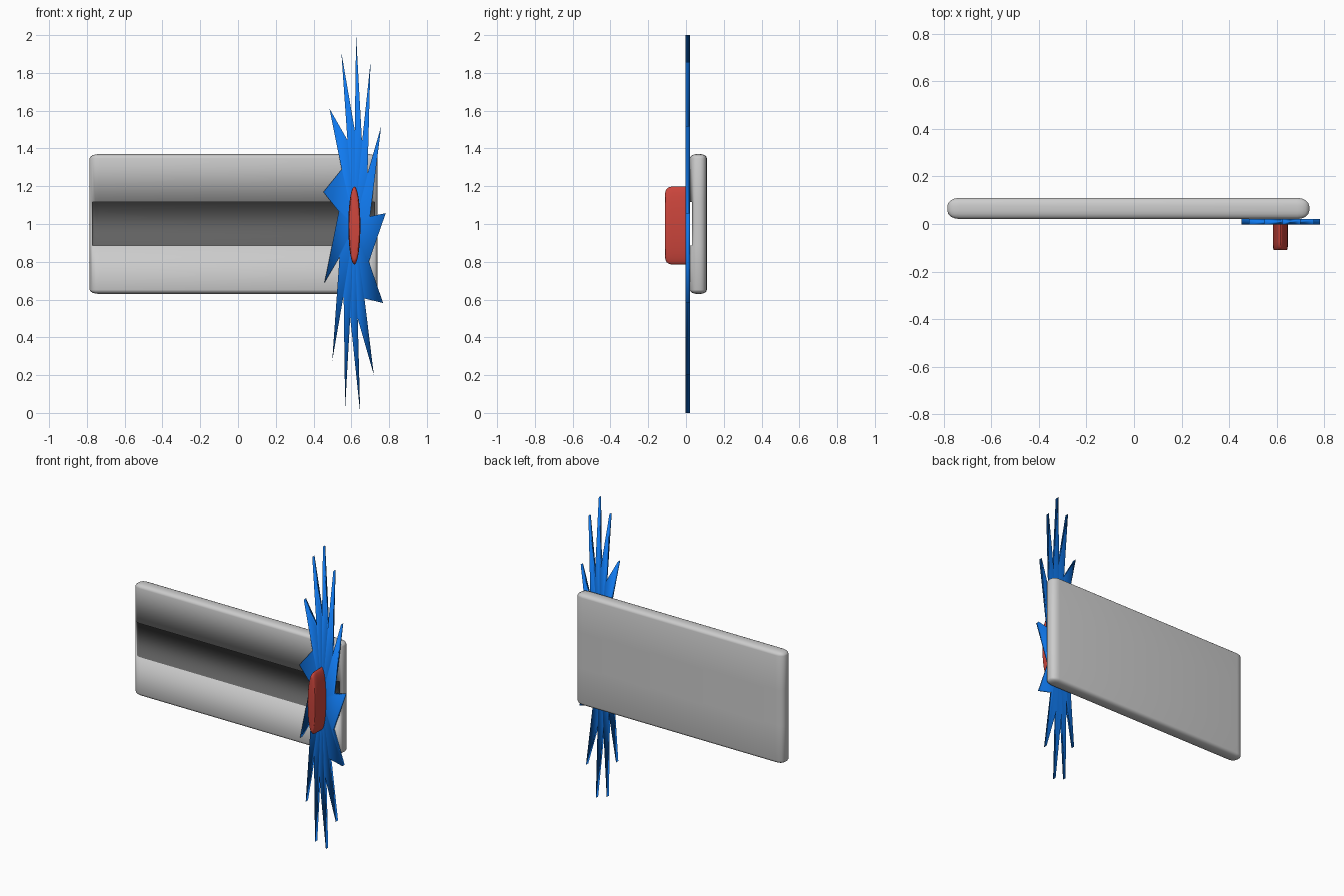
import bpy, bmesh
from math import sin, cos, radians, pi
from mathutils import Vector

if "Cube" in bpy.data.objects:
    bpy.data.objects.remove(bpy.data.objects["Cube"])


def material(name, rgb):
    m = bpy.data.materials.new(name)
    m.diffuse_color = (*rgb, 1)
    m.use_nodes = True
    m.node_tree.nodes["Principled BSDF"].inputs["Base Color"].default_value = m.diffuse_color
    return m


def finish(bm, name, mats=()):
    bmesh.ops.recalc_face_normals(bm, faces=bm.faces[:])
    for f in bm.faces:
        f.smooth = True
    me = bpy.data.meshes.new(name)
    bm.to_mesh(me)
    bm.free()
    for m in mats:
        me.materials.append(m)
    ob = bpy.data.objects.new(name, me)
    bpy.context.collection.objects.link(ob)
    return ob


# Card: rounded slab with different rounding along each axis
size = Vector((1.523, 0.089, 0.74))
radius = Vector((0.05, 0.035, 0.022))
centre = Vector((-0.024, 0.0655, 1.0))
bm = bmesh.new()
bmesh.ops.create_cube(bm, size=1)
bmesh.ops.scale(bm, vec=[s / r for s, r in zip(size, radius)], verts=bm.verts[:])
bmesh.ops.bevel(bm, geom=bm.edges[:], offset=1, segments=4, profile=0.5, affect='EDGES')
bmesh.ops.scale(bm, vec=radius, verts=bm.verts[:])
bmesh.ops.translate(bm, vec=centre, verts=bm.verts[:])

# Dark stripe: shallow recess across the front of the card
low, high = 0.886, 1.117
for z in (low, high):
    bmesh.ops.bisect_plane(bm, geom=bm.verts[:] + bm.edges[:] + bm.faces[:],
                           plane_co=(0, 0, z), plane_no=(0, 0, 1))
stripe = []
for f in bm.faces:
    c = f.calc_center_median()
    if low < c.z < high and c.y < 0.031:
        stripe.append(f)
bmesh.ops.inset_region(bm, faces=stripe, thickness=0.001, depth=0)
bmesh.ops.translate(bm, vec=(0, 0.012, 0), verts=list({v for f in stripe for v in f.verts}))
grey = material("card_grey", (0.8, 0.8, 0.8))
dark = material("stripe_dark", (0.12, 0.12, 0.12))
for f in stripe:
    f.material_index = 1
finish(bm, "card", (grey, dark))

# Starburst: stretched 13-point star plate with skewed notches
CX, CZ, RX, RZ, POINTS = 0.616, 0.992, 0.1665, 1.0094, 13
outline = []
for k in range(POINTS):
    a = 3.2 + 360 / POINTS * k
    for ang, r in ((a, 1.0), (a + 26, 0.5)):
        t = radians(ang)
        outline.append((CX + RX * r * sin(t), CZ + RZ * r * cos(t)))
bm = bmesh.new()
rings, hubs = [], []
for y in (-0.003, 0.021):
    rings.append([bm.verts.new((x, y, z)) for x, z in outline])
    hubs.append(bm.verts.new((CX, y, CZ)))
n = len(outline)
for i in range(n):
    j = (i + 1) % n
    for ring, hub in zip(rings, hubs):
        bm.faces.new((ring[i], ring[j], hub))
    bm.faces.new((rings[0][i], rings[0][j], rings[1][j], rings[1][i]))
finish(bm, "starburst", [material("burst_blue", (0.005, 0.19, 0.85))])

# Button: oval stud with rounded front edge, lofted from rings
front, back, rx, rz, steps, sides = -0.11, -0.003, 0.032, 0.206, 5, 48
profile = [(back, 1.0)]
for i in range(steps + 1):
    t = pi / 2 * i / steps
    profile.append((front + 0.035 * (1 - cos(t)), 0.85 + 0.15 * sin(t)))
profile[1:] = profile[:0:-1]
bm = bmesh.new()
rings = [[bm.verts.new((CX + rx * s * cos(2 * pi * k / sides), y,
                        CZ + rz * s * sin(2 * pi * k / sides)))
          for k in range(sides)] for y, s in profile]
for a, b in zip(rings, rings[1:]):
    for k in range(sides):
        j = (k + 1) % sides
        bm.faces.new((a[k], a[j], b[j], b[k]))
bm.faces.new(rings[0])
bm.faces.new(rings[-1])
button = finish(bm, "button", [material("button_red", (0.6, 0.06, 0.045))])
bpy.context.view_layer.objects.active = button
button.select_set(True)
bpy.ops.object.shade_smooth_by_angle(angle=radians(40))
